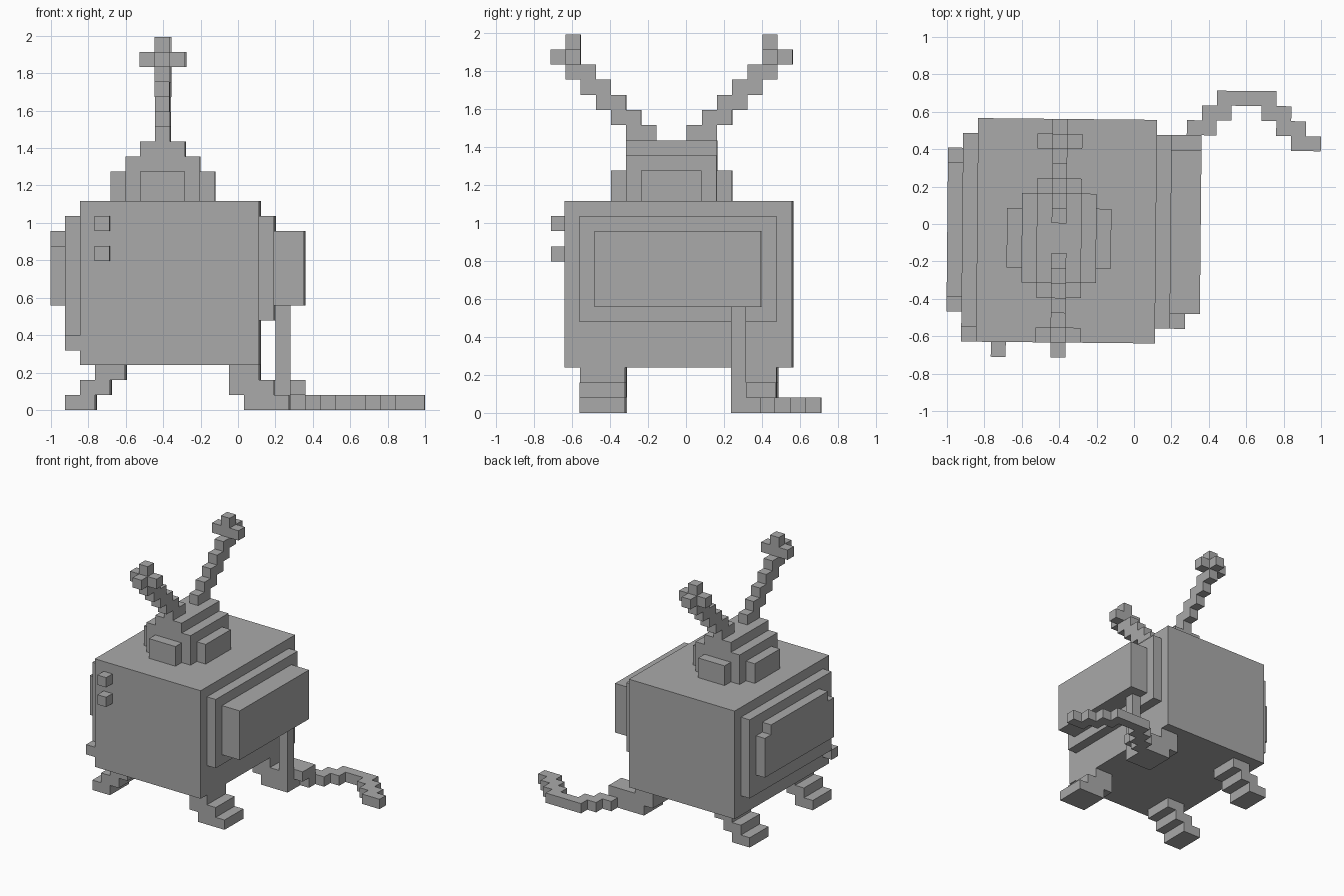
import bpy, bmesh, math
from mathutils import Matrix, Vector

if "Cube" in bpy.data.objects:
    bpy.data.objects.remove(bpy.data.objects["Cube"], do_unlink=True)

V = 0.0797                       # edge of one voxel
ORIGIN = Vector((-0.998, -9 * V, 0))
TURN = Matrix.Rotation(math.radians(-0.57), 4, 'Z')

grey = bpy.data.materials.new("plain_grey")
grey.use_nodes = True
colour = (0.4, 0.4, 0.4, 1)
grey.diffuse_color = colour
grey.node_tree.nodes["Principled BSDF"].inputs["Base Color"].default_value = colour


def part(name, *boxes):
    """Each box is an (x, y, z) triple of (start, end) voxel ranges."""
    bm = bmesh.new()
    for box in boxes:
        lo = Vector([r[0] for r in box])
        hi = Vector([r[1] for r in box])
        place = Matrix.Translation(ORIGIN + (lo + hi) / 2 * V)
        scale = Matrix.Diagonal(((hi - lo) * V).to_4d())
        bmesh.ops.create_cube(bm, size=1, matrix=TURN @ place @ scale)
    mesh = bpy.data.meshes.new(name)
    bm.to_mesh(mesh)
    bm.free()
    mesh.materials.append(grey)
    obj = bpy.data.objects.new(name, mesh)
    bpy.context.collection.objects.link(obj)
    return obj


def one(n):
    return (n, n + 1)


def flip(r):
    """Mirror a depth range from front to back."""
    return (16 - r[1], 16 - r[0])


# Cabinet and the stepped panels on both sides
part("cabinet", ((2, 14), (1, 16), (3, 14)))
part("left_panel", ((14, 15), (2, 15), (6, 13)))
part("left_housing", ((15, 17), (3, 14), (7, 12)))
part("right_frame", ((1, 2), (2, 15), (5, 13)))
part("right_frame_foot", ((1, 2), (1, 2), (4, 5)))
part("right_screen", ((0, 1), (3, 14), (7, 11)), ((0, 1), (4, 13), (11, 12)))

# Knobs
for name, z in (("upper_knob", 12), ("lower_knob", 10)):
    part(name, (one(3), (0, 1), one(z)))

# Splayed stepped feet
for side, depth in (("front", (2, 5)), ("back", (12, 15))):
    part(side + "_right_foot", *[((1 + k, 3 + k), depth, one(k)) for k in range(3)])
    part(side + "_left_foot", ((12, 14), depth, one(2)),
         ((12, 15), depth, one(1)), ((13, 16), depth, one(0)))

# Stepped antenna base with a bump on each side
part("antenna_base", ((5, 10), (5, 11), (14, 17)), ((6, 9), (5, 11), (17, 18)))
part("base_side_bumps", *[(x, (6, 10), (14, 16)) for x in ((4, 5), (10, 11))])
part("base_end_bumps", *[((6, 9), y, (14, 16)) for y in ((4, 5), (11, 12))])

# Antennas: a diagonal staircase ending in a cross-shaped tip
rod = [((5 - k, 7 - k), 18 + k) for k in range(5)]
for name, side in (("front_antenna", tuple), ("back_antenna", flip)):
    part(name, *[(one(7), side(y), one(z)) for y, z in rod])
    part(name + "_tip", ((6, 9), side((1, 2)), one(23)),
         (one(7), side((0, 1)), one(23)), (one(7), side((1, 2)), one(24)))

# Power cord: drop, base block and the winding run on the floor
part("cord_drop", (one(15), (12, 13), (1, 7)))
part("cord_block", ((15, 17), (13, 15), one(1)))
run = [(14, 16), (15, 17), (16, 18), (17, 18), (17, 18),
       (16, 18), (15, 17), (14, 16), (14, 15)]
part("cord_run", *[(one(16 + n), y, (0, 1)) for n, y in enumerate(run)])
